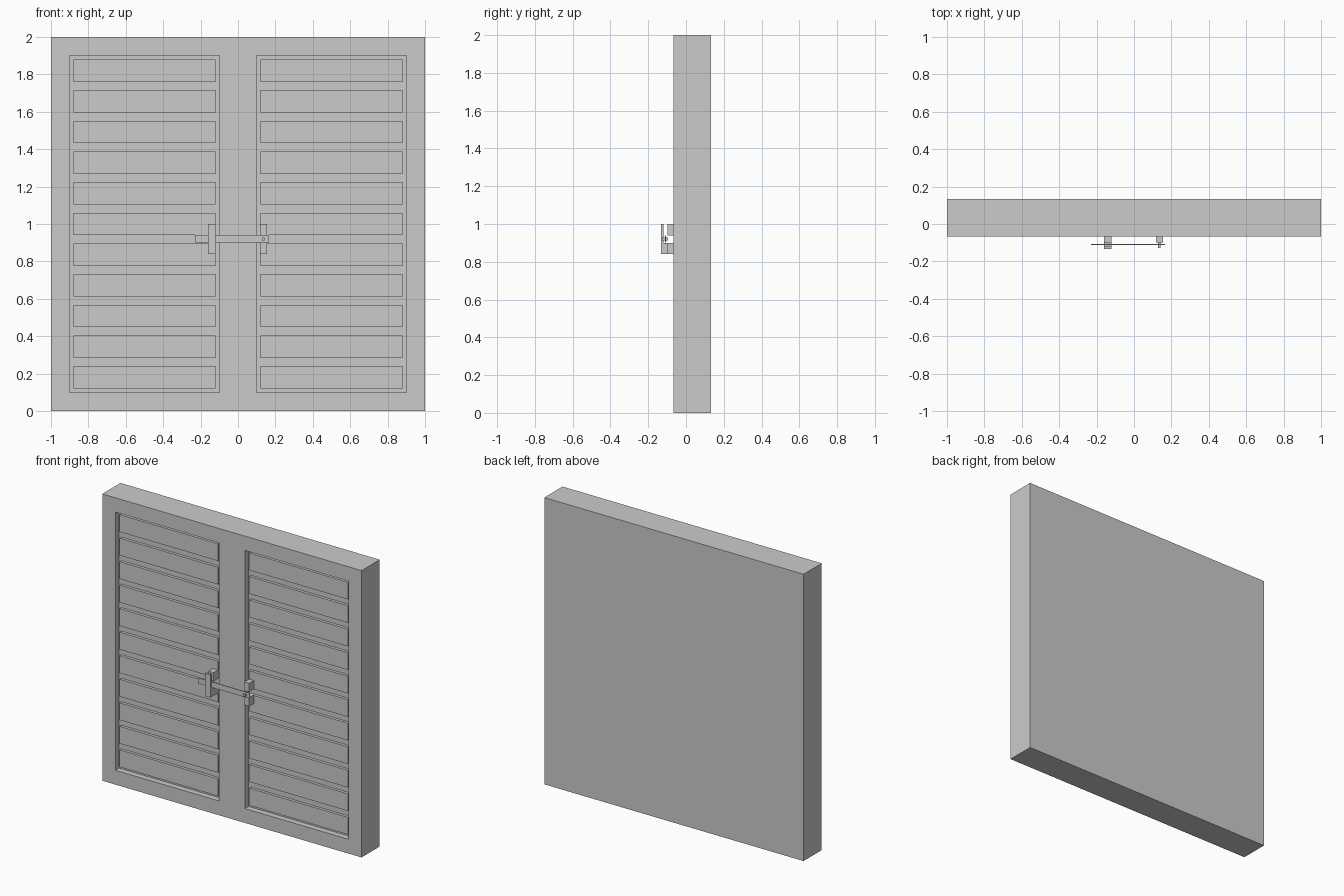
import bpy, bmesh
from mathutils import Vector

if "Cube" in bpy.data.objects:
    bpy.data.objects.remove(bpy.data.objects["Cube"])


def box(name, x, y, z):
    """Axis-aligned box from (min, max) ranges."""
    bm = bmesh.new()
    bmesh.ops.create_cube(bm, size=1.0)
    size = Vector((x[1] - x[0], y[1] - y[0], z[1] - z[0]))
    mid = Vector((sum(x) / 2, sum(y) / 2, sum(z) / 2))
    for v in bm.verts:
        v.co = Vector((v.co[i] * size[i] + mid[i] for i in range(3)))
    mesh = bpy.data.meshes.new(name)
    bm.to_mesh(mesh)
    bm.free()
    obj = bpy.data.objects.new(name, mesh)
    bpy.context.collection.objects.link(obj)
    return obj


FRONT, BACK = -0.067, 0.133
FLOOR = FRONT + 0.04      # bottom of the panel recess
SLAT = FRONT + 0.02       # front of the slats
PITCH = 1.64 / 10

# Door slab with two sunken panels
slab = box("door_slab", (-1, 1), (FRONT, BACK), (0, 2))
for side, x0 in (("left", -0.9), ("right", 0.1)):
    cutter = box(side + "_recess_cutter", (x0, x0 + 0.8), (FRONT - 0.1, FLOOR), (0.1, 1.9))
    cutter.hide_render = True
    mod = slab.modifiers.new(side + "_recess", 'BOOLEAN')
    mod.operation = 'DIFFERENCE'
    mod.solver = 'EXACT'
    mod.object = cutter
    bpy.context.view_layer.objects.active = slab
    bpy.ops.object.modifier_apply(modifier=mod.name)
    bpy.data.objects.remove(cutter)

    # Horizontal slats in each panel
    for i in range(11):
        z0 = 0.12 + i * PITCH
        box(f"{side}_slat_{i + 1}", (x0 + 0.02, x0 + 0.78), (SLAT, FLOOR), (z0, z0 + 0.12))

# Latch brackets: a block above and below the bar on each door
for side, x in (("left", (-0.16, -0.12)), ("right", (0.117, 0.155))):
    box(side + "_bracket_upper", x, (-0.098, SLAT), (0.94, 1.0))
    low_front = -0.133 if side == "left" else -0.098
    box(side + "_bracket_lower", x, (low_front, SLAT), (0.84, 0.9))

# Hook plate that holds the bar in the left bracket
box("hook_plate", (-0.16, -0.12), (-0.133, -0.119), (0.9, 1.0))

# Sliding bar and its pin
box("latch_bar", (-0.23, 0.167), (-0.111, -0.106), (0.901, 0.94))
box("latch_pin", (0.128, 0.143), (-0.128, -0.095), (0.913, 0.928))
